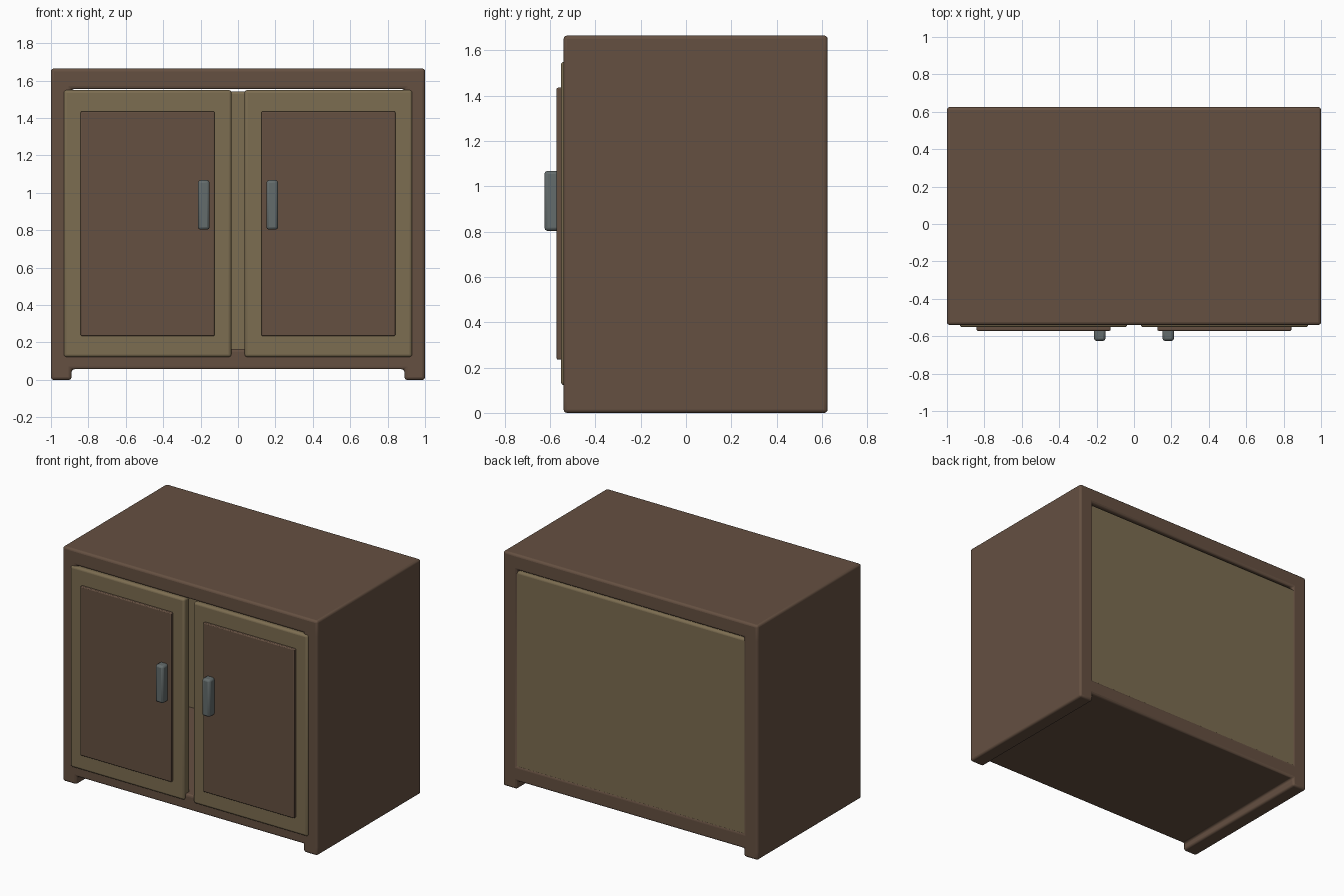
import bpy, bmesh, math

if "Cube" in bpy.data.objects:
    bpy.data.objects.remove(bpy.data.objects["Cube"])


def material(name, rgb):
    m = bpy.data.materials.new(name)
    m.diffuse_color = (*rgb, 1)
    m.use_nodes = True
    m.node_tree.nodes["Principled BSDF"].inputs["Base Color"].default_value = m.diffuse_color
    return m


BROWN = material("brown_wood", (0.130, 0.080, 0.053))
OLIVE = material("olive_wood", (0.202, 0.153, 0.082))
STEEL = material("grey_metal", (0.127, 0.150, 0.150))


def finish(name, bm, mat, bevel, segments):
    bmesh.ops.recalc_face_normals(bm, faces=bm.faces)
    me = bpy.data.meshes.new(name)
    bm.to_mesh(me)
    bm.free()
    me.materials.append(mat)
    ob = bpy.data.objects.new(name, me)
    bpy.context.collection.objects.link(ob)
    mod = ob.modifiers.new("rounded_edges", 'BEVEL')
    mod.width = bevel
    mod.segments = segments
    mod.limit_method = 'ANGLE'
    mod.angle_limit = math.radians(40)
    bpy.ops.object.select_all(action='DESELECT')
    ob.select_set(True)
    bpy.context.view_layer.objects.active = ob
    bpy.ops.object.shade_smooth_by_angle(angle=math.radians(35))
    return ob


def box(name, x, y, z, mat, bevel=0.015, segments=3):
    bm = bmesh.new()
    bmesh.ops.create_cube(bm, size=1)
    for v in bm.verts:
        for i, (lo, hi) in enumerate((x, y, z)):
            v.co[i] = lo if v.co[i] < 0 else hi
    return finish(name, bm, mat, bevel, segments)


# Carcass: open front and back, side walls reaching down as feet
xs = (-1, -0.89, 0.89, 1)
zs = (0, 0.057, 0.165, 1.555, 1.665)
bm = bmesh.new()
grid = [[bm.verts.new((x, -0.54, z)) for z in zs] for x in xs]
for i in range(3):
    for j in range(4):
        if i != 1 or j in (1, 3):
            bm.faces.new((grid[i][j], grid[i + 1][j],
                          grid[i + 1][j + 1], grid[i][j + 1]))
bmesh.ops.delete(bm, geom=[v for v in bm.verts if not v.link_faces], context='VERTS')
ext = bmesh.ops.extrude_face_region(bm, geom=bm.faces[:], use_keep_orig=True)
for g in ext["geom"]:
    if isinstance(g, bmesh.types.BMVert):
        g.co.y = 0.625
finish("cabinet_carcass", bm, BROWN, 0.015, 3)

# Back panel, a hair inside the rear edge and short of the top
box("back_panel", (-0.91, 0.91), (0.56, 0.619), (0.125, 1.543), OLIVE)

# Doors with raised centre panel and upright handle
for side, s in (("left", -1), ("right", 1)):
    def span(a, b):
        return tuple(sorted((s * a, s * b)))
    box(side + "_door", span(0.035, 0.932), (-0.552, -0.49), (0.122, 1.55), OLIVE)
    box(side + "_door_panel", span(0.125, 0.841), (-0.571, -0.53), (0.235, 1.435),
        BROWN, 0.006, 2)
    box(side + "_handle", span(0.152, 0.214), (-0.625, -0.55), (0.803, 1.068),
        STEEL, 0.014, 2)
